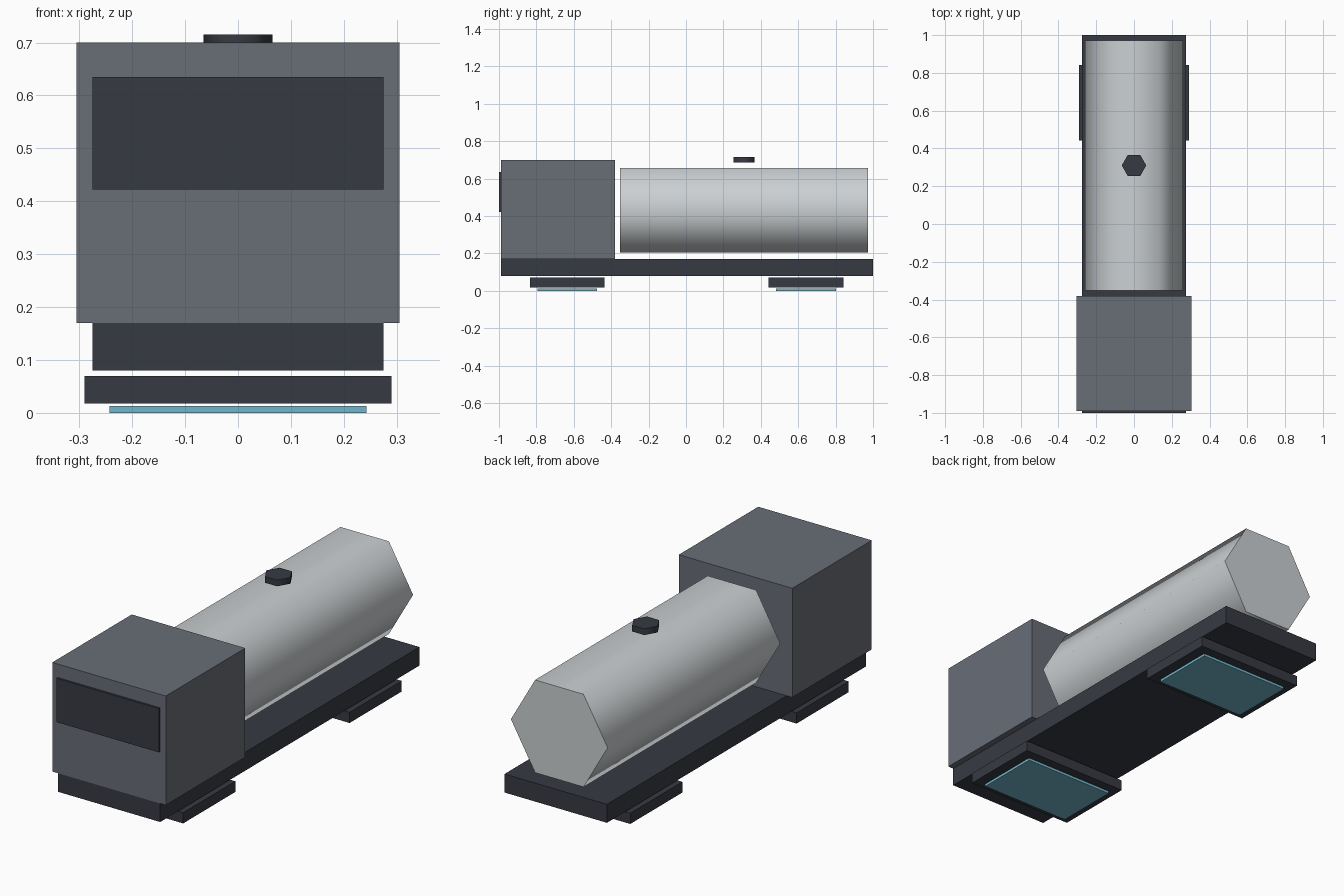
import bpy
import math
from mathutils import Matrix

cube = bpy.data.objects.get("Cube")
if cube:
    bpy.data.objects.remove(cube, do_unlink=True)


def material(name, rgb):
    mat = bpy.data.materials.new(name)
    mat.use_nodes = True
    color = (*rgb, 1.0)
    mat.diffuse_color = color
    mat.node_tree.nodes["Principled BSDF"].inputs["Base Color"].default_value = color
    return mat


cab_grey = material("cab grey", (0.14, 0.153, 0.183))
dark_grey = material("dark grey", (0.037, 0.042, 0.054))
tank_silver = material("tank silver", (0.60, 0.63, 0.645))
glow_blue = material("glow blue", (0.17, 0.47, 0.60))


def box(name, half_width, y0, y1, z0, z1, mat):
    """Box centred on x, spanning the given y and z ranges."""
    bpy.ops.mesh.primitive_cube_add(size=1, location=(0, (y0 + y1) / 2, (z0 + z1) / 2))
    obj = bpy.context.object
    obj.name = name
    obj.data.transform(Matrix.Diagonal((2 * half_width, y1 - y0, z1 - z0, 1)))
    obj.data.materials.append(mat)
    return obj


def hex_prism(name, radius, length, location, mat, along_y=False):
    """Six-sided cylinder with corners on +-x, smooth sides and flat caps."""
    bpy.ops.mesh.primitive_cylinder_add(vertices=6, radius=radius, depth=length, location=location)
    obj = bpy.context.object
    obj.name = name
    mesh = obj.data
    mesh.transform(Matrix.Rotation(math.radians(30), 4, "Z"))
    if along_y:
        mesh.transform(Matrix.Rotation(math.radians(90), 4, "X"))
    mesh.materials.append(mat)
    # Sharp rims between caps and sides
    bpy.ops.object.shade_smooth_by_angle(angle=math.radians(70))
    return obj


# Chassis and cab
box("chassis", 0.275, -0.99, 1.0, 0.08, 0.17, dark_grey)
box("cab", 0.305, -0.99, -0.38, 0.17, 0.70, cab_grey)
box("windscreen", 0.275, -1.0, -0.985, 0.422, 0.635, dark_grey)

# Tank and its floating hatch
hex_prism("tank", 0.26, 1.325, (0, 0.31, 0.43), tank_silver, along_y=True)
hex_prism("tank_hatch", 0.065, 0.03, (0, 0.31, 0.70), dark_grey)

# Hover pads with glowing undersides
for label, y in (("front", -0.635), ("rear", 0.642)):
    box(label + "_hover_pad", 0.29, y - 0.2, y + 0.2, 0.018, 0.07, dark_grey)
    box(label + "_glow_plate", 0.243, y - 0.16, y + 0.16, 0.0, 0.013, glow_blue)
